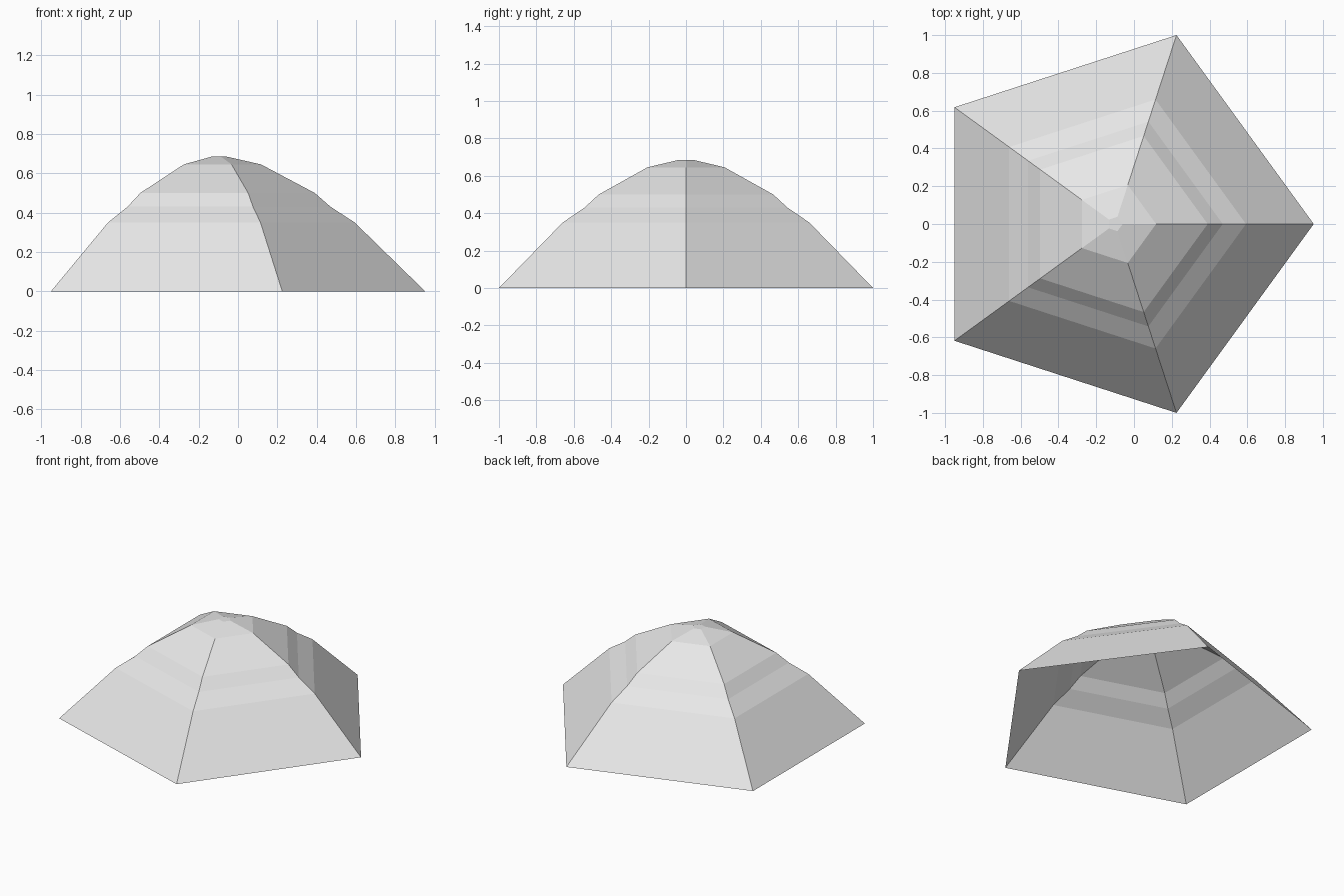
import bpy, bmesh, math

if "Cube" in bpy.data.objects:
    bpy.data.objects.remove(bpy.data.objects["Cube"])

SIDES = 5
CENTRE_X = -0.10          # puts the bounding box on x = 0
# (corner radius, height) of each ring, bottom to top
PROFILE = [(1.0515, 0.0), (0.693, 0.35), (0.57, 0.43),
           (0.49, 0.50), (0.217, 0.645), (0.04, 0.685)]

grey = bpy.data.materials.new("light grey")
grey.diffuse_color = (0.8, 0.8, 0.8, 1)
grey.use_nodes = True
grey.node_tree.nodes["Principled BSDF"].inputs["Base Color"].default_value = grey.diffuse_color

bm = bmesh.new()
# Pentagonal rings, one corner pointing to +x
rings = []
for radius, z in PROFILE:
    ring = []
    for i in range(SIDES):
        a = math.tau * i / SIDES
        ring.append(bm.verts.new((CENTRE_X + radius * math.cos(a), radius * math.sin(a), z)))
    rings.append(ring)

# Sloping walls; the underside stays open
for low, high in zip(rings, rings[1:]):
    for i in range(SIDES):
        j = (i + 1) % SIDES
        bm.faces.new((low[i], low[j], high[j], high[i]))

# Small flat cap
bm.faces.new(rings[-1])

mesh = bpy.data.meshes.new("dome_shell")
bm.to_mesh(mesh)
bm.free()
mesh.materials.append(grey)
dome = bpy.data.objects.new("dome_shell", mesh)
bpy.context.collection.objects.link(dome)
